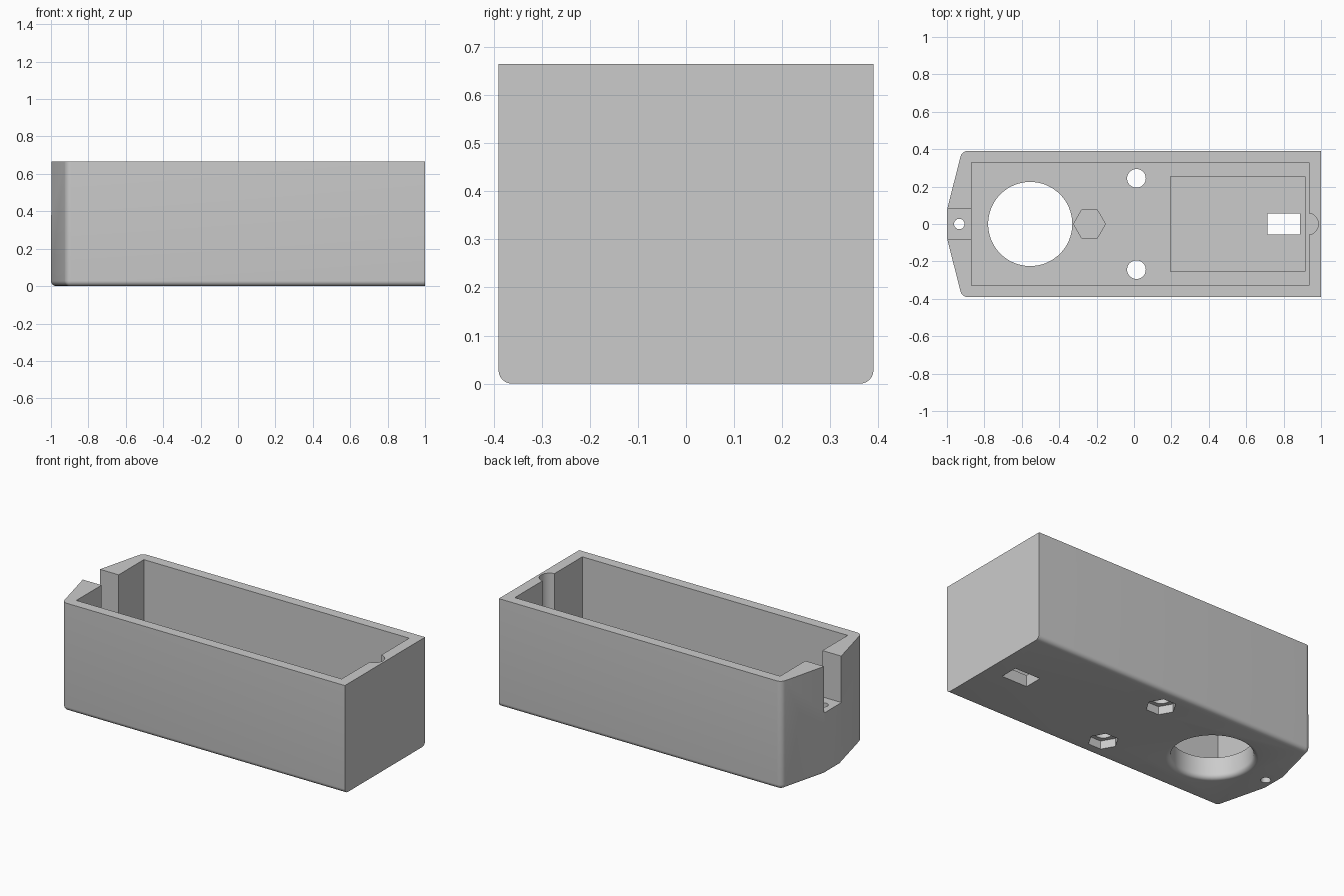
import bpy
import bmesh
from math import cos, sin, pi, radians

default = bpy.data.objects.get("Cube")
if default:
    bpy.data.objects.remove(default, do_unlink=True)

HEIGHT = 0.665
FLOOR = 0.13      # floor thickness
SHELF = 0.38      # bottom of the cable slot
FILLET = 0.028
ABOVE, BELOW = HEIGHT + 0.05, -0.05

plastic = bpy.data.materials.new("light grey plastic")
plastic.use_nodes = True
GREY = (0.6, 0.6, 0.6, 1)
plastic.diffuse_color = GREY
plastic.node_tree.nodes["Principled BSDF"].inputs["Base Color"].default_value = GREY


def rect(x0, x1, half):
    return [(x0, -half), (x1, -half), (x1, half), (x0, half)]


def ngon(x, y, r, sides):
    return [(x + r * cos(2 * pi * i / sides), y + r * sin(2 * pi * i / sides))
            for i in range(sides)]


def loft(rings):
    """Closed bmesh through (outline, z) rings, listed bottom to top."""
    bm = bmesh.new()
    loops = [[bm.verts.new((x, y, z)) for x, y in outline] for outline, z in rings]
    bm.faces.new(loops[0][::-1])
    bm.faces.new(loops[-1])
    for low, high in zip(loops, loops[1:]):
        n = len(low)
        for i in range(n):
            j = (i + 1) % n
            bm.faces.new((low[i], low[j], high[j], high[i]))
    bmesh.ops.recalc_face_normals(bm, faces=bm.faces)
    return bm


def add_object(name, bm):
    mesh = bpy.data.meshes.new(name)
    bm.to_mesh(mesh)
    bm.free()
    mesh.materials.append(plastic)
    obj = bpy.data.objects.new(name, mesh)
    bpy.context.collection.objects.link(obj)
    return obj


def cut(target, rings):
    """Subtract a lofted solid from the target."""
    cutter = add_object("cutter", loft(rings))
    cutter.hide_render = True
    mod = target.modifiers.new("cut", 'BOOLEAN')
    mod.operation = 'DIFFERENCE'
    mod.solver = 'EXACT'
    mod.object = cutter
    bpy.context.view_layer.objects.active = target
    bpy.ops.object.modifier_apply(modifier=mod.name)
    bpy.data.objects.remove(cutter, do_unlink=True)


# Outer body: one tapered end, rounded bottom edges except at the square end
SIDE, SHOULDER, NOSE = 0.39, -0.92, 0.075
outline = [(1, -SIDE), (1, SIDE), (SHOULDER, SIDE), (-1, NOSE),
           (-1, -NOSE), (SHOULDER, -SIDE)]
bm = loft([(outline, 0), (outline, HEIGHT)])
rounded = []
for edge in bm.edges:
    a, b = (v.co for v in edge.verts)
    bottom = max(a.z, b.z) < 0.01 and min(a.x, b.x) < 0.99
    shoulder = abs(a.z - b.z) > 0.1 and abs(a.x - SHOULDER) < 0.01
    if bottom or shoulder:
        rounded.append(edge)
bmesh.ops.bevel(bm, geom=rounded, offset=FILLET, offset_type='OFFSET',
                segments=6, profile=0.5, affect='EDGES')
body = add_object("enclosure_body", bm)

# Main cavity
cavity = rect(-0.87, 0.935, 0.328)
cut(body, [(cavity, FLOOR), (cavity, ABOVE)])

# Cable slot in the tapered end, with a screw hole below it
slot = rect(-1.1, -0.86, 0.083)
cut(body, [(slot, SHELF), (slot, ABOVE)])
screw = ngon(-0.934, 0, 0.028, 24)
cut(body, [(screw, BELOW), (screw, SHELF + 0.05)])

# Half-round channel in the square end wall
channel = ngon(0.928, 0, 0.058, 40)
cut(body, [(channel, FLOOR), (channel, ABOVE)])

# Shallow rectangular floor pocket and its window
pocket = rect(0.195, 0.915, 0.253)
cut(body, [(pocket, 0.07), (pocket, FLOOR + 0.05)])
window = rect(0.715, 0.888, 0.056)
cut(body, [(window, BELOW), (window, FLOOR + 0.05)])

# Large round opening, flared at the bottom
RADIUS, STEPS = 0.225, 6
flare = [(RADIUS + FILLET, BELOW)]
for i in range(STEPS + 1):
    a = pi / 2 * (1 - i / STEPS)
    flare.append((RADIUS + FILLET * (1 - cos(a)), FILLET * (1 - sin(a))))
flare.append((RADIUS, FLOOR + 0.05))
cut(body, [(ngon(-0.555, 0, r, 64), z) for r, z in flare])

# Hexagonal pocket in the floor
hexagon = ngon(-0.238, 0, 0.085, 6)
cut(body, [(hexagon, 0.075), (hexagon, FLOOR + 0.05)])

# Two bolt holes with hexagonal nut recesses underneath
for y in (-0.244, 0.244):
    bolt = ngon(0.013, y, 0.05, 32)
    nut = ngon(0.013, y, 0.085, 6)
    cut(body, [(bolt, BELOW), (bolt, FLOOR + 0.05)])
    cut(body, [(nut, BELOW), (nut, 0.05)])

# Smooth the fillets and round walls, keep the edges crisp
bpy.ops.object.select_all(action='DESELECT')
body.select_set(True)
bpy.context.view_layer.objects.active = body
bpy.ops.object.shade_smooth_by_angle(angle=radians(25))
